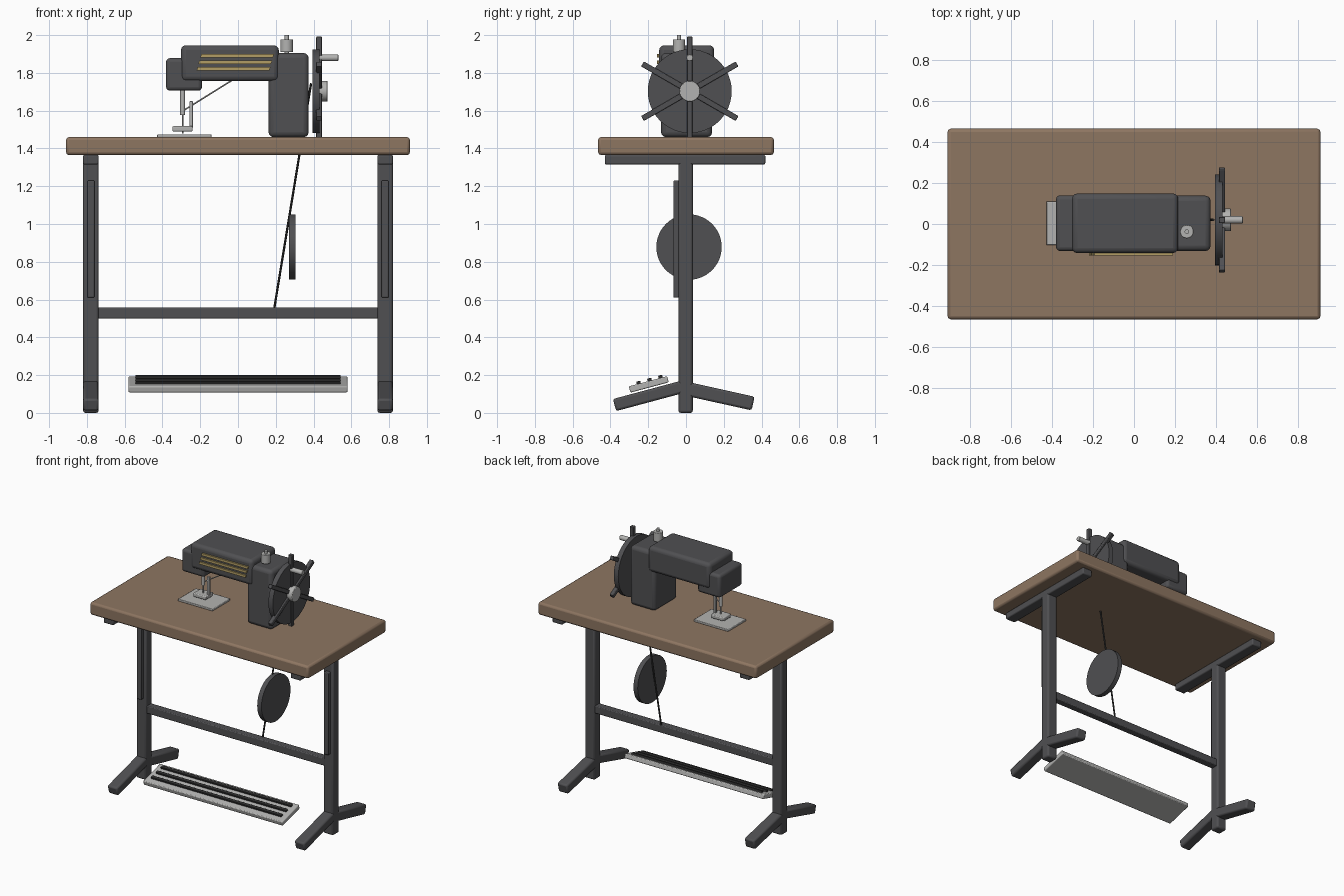
import bpy, bmesh
from math import radians
from mathutils import Vector, Matrix

if "Cube" in bpy.data.objects:
    bpy.data.objects.remove(bpy.data.objects["Cube"])


def material(name, rgb):
    m = bpy.data.materials.new(name)
    m.diffuse_color = (*rgb, 1)
    m.use_nodes = True
    m.node_tree.nodes["Principled BSDF"].inputs["Base Color"].default_value = m.diffuse_color
    return m


WOOD = material("wood", (0.27, 0.18, 0.12))
IRON = material("iron", (0.08, 0.08, 0.085))
BLACK = material("black", (0.03, 0.03, 0.03))
STEEL = material("steel", (0.45, 0.45, 0.44))
GOLD = material("gold", (0.45, 0.34, 0.13))


def finish(name, bm, mat, bevel=0.0, segments=2):
    me = bpy.data.meshes.new(name)
    bm.to_mesh(me)
    bm.free()
    me.materials.append(mat)
    ob = bpy.data.objects.new(name, me)
    bpy.context.collection.objects.link(ob)
    if bevel:
        mod = ob.modifiers.new("bevel", "BEVEL")
        mod.width, mod.segments = bevel, segments
        mod.limit_method = "ANGLE"
    bpy.ops.object.select_all(action="DESELECT")
    ob.select_set(True)
    bpy.context.view_layer.objects.active = ob
    bpy.ops.object.shade_smooth_by_angle(angle=radians(35))
    return ob


def box(name, x, y, z, mat, bevel=0.0, segments=2):
    """Box from (min, max) ranges."""
    size = [r[1] - r[0] for r in (x, y, z)]
    mid = [(r[0] + r[1]) / 2 for r in (x, y, z)]
    bm = bmesh.new()
    bmesh.ops.create_cube(bm, size=1)
    bmesh.ops.scale(bm, vec=size, verts=bm.verts)
    ob = finish(name, bm, mat, bevel, segments)
    ob.location = mid
    return ob


def rod(name, a, b, r, mat, sides=16, bevel=0.0):
    """Cylinder from point a to point b."""
    a, b = Vector(a), Vector(b)
    d = b - a
    bm = bmesh.new()
    bmesh.ops.create_cone(bm, cap_ends=True, segments=sides, radius1=r, radius2=r, depth=d.length)
    bm.transform(Matrix.Translation((a + b) / 2) @ d.to_track_quat("Z", "Y").to_matrix().to_4x4())
    return finish(name, bm, mat, bevel)


def tilted(name, x, length, thick, y, z, deg, mat, bevel):
    """Box tilted about the x axis, centred on (y, z)."""
    ob = box(name, x, (y - length / 2, y + length / 2), (z - thick / 2, z + thick / 2), mat, bevel)
    ob.rotation_euler.x = radians(deg)
    return ob


# table top
box("table_top", (-0.91, 0.91), (-0.465, 0.465), (1.365, 1.46), WOOD, 0.015)

# leg frames, one per side
for side, s in (("left", -1), ("right", 1)):
    c = s * 0.779
    w = (c - 0.041, c + 0.041)
    box(f"{side}_post", w, (-0.04, 0.036), (0, 1.365), IRON, 0.012)
    box(f"{side}_top_rail", w, (-0.43, 0.42), (1.315, 1.366), IRON, 0.008)
    box(f"{side}_post_strip", (c - 0.019, c + 0.019), (-0.067, -0.03), (0.61, 1.23), IRON, 0.006)
    tilted(f"{side}_front_foot", w, 0.39, 0.066, -0.19, 0.092, 15, IRON, 0.012)
    tilted(f"{side}_back_foot", w, 0.365, 0.074, 0.177, 0.089, -12.5, IRON, 0.012)
box("stretcher", (-0.745, 0.745), (-0.028, 0.026), (0.5, 0.558), IRON, 0.006)

# treadle with grip ribs
tilt = radians(15)
tilted("treadle", (-0.58, 0.58), 0.21, 0.034, -0.197, 0.151, 15, STEEL, 0.006)
turn = Matrix.Rotation(tilt, 4, "X")
for i in (-1, 0, 1):
    p = Vector((0, -0.197, 0.151)) + turn @ Vector((0, 0.01 + i * 0.06, 0.02))
    tilted(f"treadle_rib_{i + 2}", (-0.543, 0.543), 0.022, 0.022, p.y, p.z, 15, BLACK, 0.003)

# drive wheel and belt
rod("drive_wheel", (0.27, 0.016, 0.878), (0.305, 0.016, 0.878), 0.173, IRON, 48)
rod("drive_belt", (0.189, 0.02, 0.535), (0.387, 0.02, 1.745), 0.006, BLACK, 10)

# machine body
box("pillar", (0.162, 0.374), (-0.132, 0.138), (1.46, 1.905), IRON, 0.026, 3)
box("arm", (-0.302, 0.216), (-0.142, 0.149), (1.756, 1.946), IRON, 0.026, 3)
box("head", (-0.381, -0.19), (-0.132, 0.14), (1.706, 1.878), IRON, 0.02, 3)

# slanted gold stripes on the arm front
for i, (x, z) in enumerate(((-0.197, 1.891), (-0.207, 1.857), (-0.216, 1.822))):
    ob = box(f"arm_stripe_{i + 1}", (x, x + 0.385), (-0.153, -0.139), (z - 0.009, z + 0.009), GOLD)
    for v in ob.data.vertices:
        v.co.x += v.co.z * 0.35

# needle, presser foot, thread and plate
Y = 0.004
box("needle_plate", (-0.428, -0.14), (-0.103, 0.11), (1.458, 1.475), STEEL, 0.004)
rod("needle_bar", (-0.293, Y, 1.72), (-0.293, Y, 1.578), 0.013, STEEL)
rod("needle", (-0.293, Y, 1.58), (-0.293, Y, 1.478), 0.005, STEEL, 10)
box("presser_foot", (-0.347, -0.24), (Y - 0.045, Y + 0.045), (1.49, 1.518), STEEL, 0.006)
box("presser_bar", (-0.257, -0.239), (Y - 0.009, Y + 0.009), (1.51, 1.65), STEEL, 0.002)
rod("thread", (-0.29, Y, 1.6), (-0.03, Y, 1.762), 0.004, STEEL, 8)

# spool on the pillar
rod("spool", (0.258, -0.037, 1.91), (0.258, -0.037, 1.978), 0.033, STEEL, 24, 0.003)
rod("spool_pin", (0.258, -0.037, 1.9), (0.258, -0.037, 2.0), 0.011, STEEL)

# hand wheel with spokes, hub and crank handle
WY, WZ = 0.02, 1.703
rod("hand_wheel", (0.395, WY, WZ), (0.432, WY, WZ), 0.222, IRON, 48)
for i in range(3):
    tilted(f"wheel_spoke_{i + 1}", (0.414, 0.444), 0.578, 0.03, WY, WZ, 90 + i * 60, IRON, 0.004)
rod("wheel_hub", (0.42, WY, WZ), (0.474, WY, WZ), 0.055, STEEL, 32, 0.004)
rod("crank_handle", (0.43, WY, 1.88), (0.531, WY, 1.88), 0.018, STEEL, 20, 0.003)
